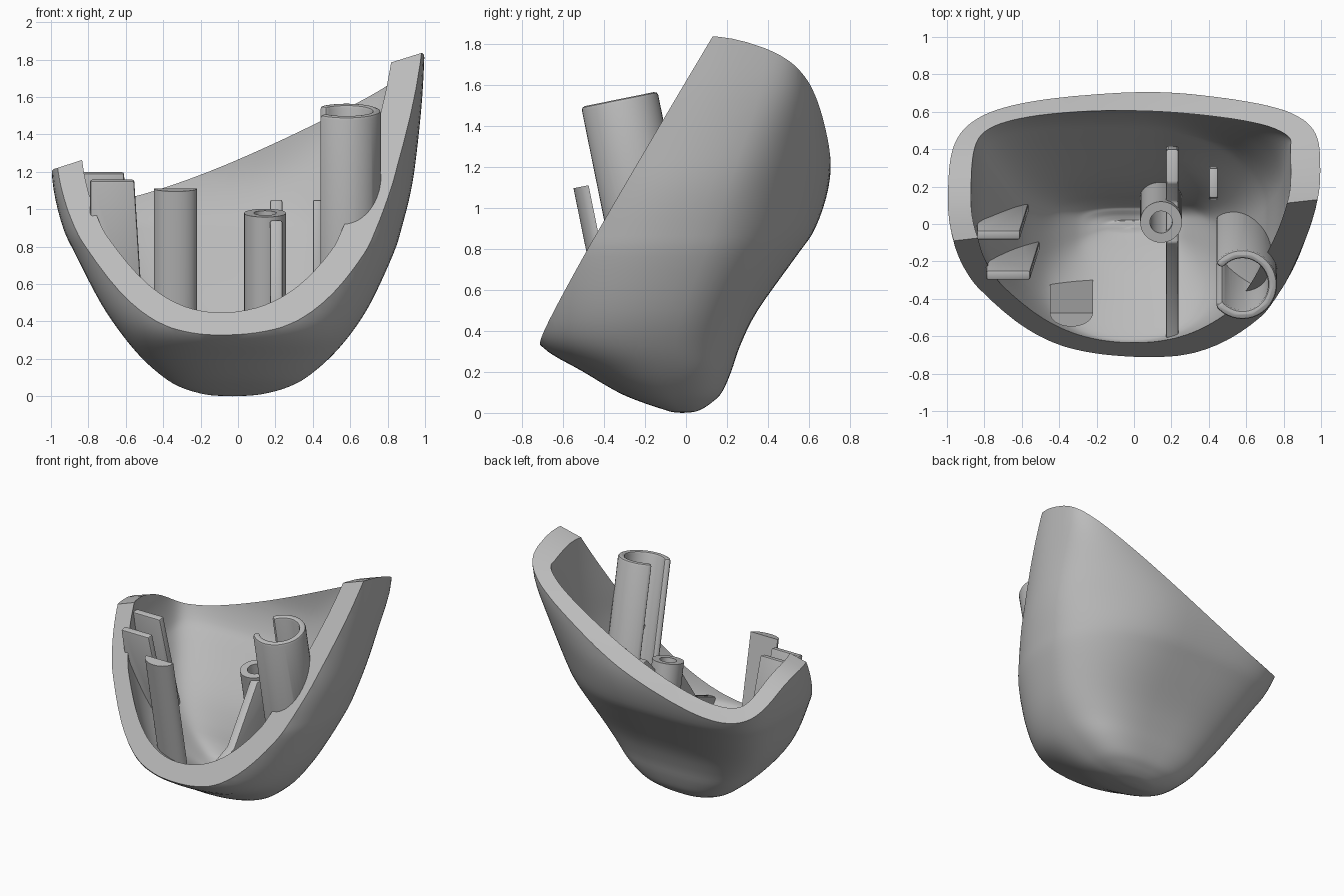
import bpy, bmesh, math
from mathutils import Matrix, Vector

if "Cube" in bpy.data.objects:
    bpy.data.objects.remove(bpy.data.objects["Cube"], do_unlink=True)

grey = bpy.data.materials.new("light_grey")
grey.use_nodes = True
colour = (0.5, 0.5, 0.5, 1)
grey.diffuse_color = colour
grey.node_tree.nodes["Principled BSDF"].inputs["Base Color"].default_value = colour

TILT = Matrix.Rotation(0.2, 4, 'X')   # shared lean of the inner posts


def finish(name, bm):
    bmesh.ops.recalc_face_normals(bm, faces=bm.faces)
    mesh = bpy.data.meshes.new(name)
    bm.to_mesh(mesh)
    bm.free()
    mesh.materials.append(grey)
    ob = bpy.data.objects.new(name, mesh)
    bpy.context.collection.objects.link(ob)
    return ob


def activate(ob):
    bpy.ops.object.select_all(action='DESELECT')
    ob.select_set(True)
    bpy.context.view_layer.objects.active = ob


def apply(ob, kind, **settings):
    mod = ob.modifiers.new(kind, kind)
    for key, value in settings.items():
        setattr(mod, key, value)
    activate(ob)
    bpy.ops.object.modifier_apply(modifier=mod.name)


def smooth(ob):
    activate(ob)
    bpy.ops.object.shade_smooth_by_angle(angle=math.radians(32))


# z, left x, right x, front y, back y, widest y, back squareness left and right, right taper
SECTIONS = [
    (0, -.03, -.03, -.02, -.02, -.02, 2.2, 2.2, 0),
    (.005, -.14, .08, -.07, .04, -.02, 2.3, 2.3, 0),
    (.02, -.22, .17, -.12, .08, -.03, 2.4, 2.4, 0),
    (.05, -.31, .27, -.21, .125, -.05, 2.6, 2.6, 0),
    (.1, -.395, .365, -.33, .175, -.06, 2.8, 2.8, .02),
    (.2, -.51, .485, -.5, .22, -.09, 3.1, 3, .05),
    (.33, -.62, .6, -.71, .265, -.12, 3.3, 3, .1),
    (.5, -.735, .71, -.77, .35, -.09, 3.5, 3, .15),
    (.76, -.87, .83, -.78, .535, 0, 4, 2.9, .22),
    (.9, -.935, .875, -.75, .63, .05, 4.4, 2.8, .26),
    (1.1, -.985, .925, -.68, .695, .12, 4.6, 2.8, .28),
    (1.3, -1, .955, -.6, .705, .18, 4.6, 3.1, .19),
    (1.6, -1, .985, -.5, .67, .25, 4.5, 4.1, .03),
    (1.9, -1, 1, -.4, .62, .3, 4.5, 4.5, 0),
]


def blended(rows, steps=4):
    """Smooth in-between sections through the given ones."""
    out = []
    for i in range(len(rows) - 1):
        a, b, c, d = (rows[max(0, min(len(rows) - 1, i + k))] for k in (-1, 0, 1, 2))
        for s in range(steps):
            t = s / steps
            out.append([q + t / 2 * (r - p + t * (2 * p - 5 * q + 4 * r - u
                        + t * (3 * (q - r) + u - p)))
                        for p, q, r, u in zip(a, b, c, d)])
    return out + [list(rows[-1])]


def bowl(extend=0):
    bm = bmesh.new()
    count = 88
    rows = blended(SECTIONS)
    pole = bm.verts.new((rows[0][1], rows[0][3], 0))
    last = None
    for z, left, right, front, back, mid, left_sq, right_sq, taper in rows[1:]:
        front -= extend * min(1, max(0, z - .4) * 2)
        cx, half = (left + right) / 2, (right - left) / 2
        ring = []
        for k in range(count):
            ang = math.tau * k / count
            c, s = math.cos(ang), math.sin(ang)
            n = 2.25 if s <= 0 else right_sq if c > 0 else left_sq
            reach = back - mid if s > 0 else mid - front
            rise = math.copysign(abs(s) ** (2 / n), s)
            side = math.copysign(abs(c) ** (2 / n), c)
            if c > 0 and s > 0:
                side *= 1 - taper * rise ** 2
            ring.append(bm.verts.new((cx + half * side, mid + reach * rise, z)))
        for k in range(count):
            j = (k + 1) % count
            if last:
                bm.faces.new((last[k], last[j], ring[j], ring[k]))
            else:
                bm.faces.new((pole, ring[j], ring[k]))
        last = ring
    bmesh.ops.recalc_face_normals(bm, faces=bm.faces)
    return bm, last


def hollow_bowl():
    """Bowl with an inner skin: thin at the back, thick on the right."""
    bm, rim = bowl()
    bm.normal_update()
    inner = {}
    for v in bm.verts[:]:
        wall = .125 + .03 * max(0, v.normal.x) - .025 * max(0, v.normal.y)
        inner[v] = bm.verts.new(v.co - v.normal * wall)
    for f in bm.faces[:]:
        bm.faces.new([inner[v] for v in reversed(f.verts)])
    for a, b in zip(rim, rim[1:] + rim[:1]):
        bm.faces.new((a, b, inner[b], inner[a]))
    return finish("shell", bm)


def front_cutter():
    """Large block in front of the sloping front plane."""
    bm = bmesh.new()
    bmesh.ops.create_cube(bm, size=6)
    bm.transform(Matrix.Translation((0, 0, 3)))
    turn = Vector((-.13, -1.64, 1)).to_track_quat('Z', 'Y').to_matrix().to_4x4()
    bm.transform(Matrix.Translation((0, -.71, .33)) @ turn)
    return finish("front_cutter", bm)


def top_cutter():
    """Block above the gently curved back rim."""
    bm = bmesh.new()
    bmesh.ops.create_grid(bm, x_segments=40, y_segments=40, size=1.5)
    for v in bm.verts:
        x, y = v.co.x, max(v.co.y, 0)
        v.co.z = 1.53 + .32 * x - y * y * (.72 - .25 * x)
    moved = bmesh.ops.extrude_face_region(bm, geom=bm.faces[:])['geom']
    for v in moved:
        if isinstance(v, bmesh.types.BMVert):
            v.co.z = 4
    return finish("top_cutter", bm)


# Hollow shell, cut by the front plane and the back rim
shell = hollow_bowl()
for cutter in (front_cutter(), top_cutter()):
    cutter.hide_render = True
    apply(shell, 'BOOLEAN', object=cutter, operation='DIFFERENCE', solver='EXACT')
    bpy.data.objects.remove(cutter, do_unlink=True)
smooth(shell)

# Helper volume that keeps the inner parts from poking through the wall
solid, lid = bowl(extend=1.2)
solid.faces.new(lid)
solid.transform(Matrix.Translation((0, 0, .05)) @ Matrix.Diagonal((.94, .94, .98, 1)))
trim = finish("trim_helper", solid)
trim.hide_render = True


def part(name, points, along, at=(0, 0, 0), tilt=True, bevel=0.01):
    """Extrude a flat outline, lean it, place it and trim it to the shell."""
    bm = bmesh.new()
    face = bm.faces.new([bm.verts.new(p) for p in points])
    moved = bmesh.ops.extrude_face_region(bm, geom=[face])['geom']
    bmesh.ops.translate(bm, vec=along,
                        verts=[g for g in moved if isinstance(g, bmesh.types.BMVert)])
    bm.transform(Matrix.Translation(at) @ (TILT if tilt else Matrix()))
    ob = finish(name, bm)
    if bevel:
        apply(ob, 'BEVEL', width=bevel, segments=2, limit_method='ANGLE',
              angle_limit=math.radians(40))
    apply(ob, 'BOOLEAN', object=trim, operation='INTERSECT', solver='EXACT')
    smooth(ob)


def arc(rx, ry, start, end, count=32):
    angles = [math.radians(start + (end - start) * k / count) for k in range(count + 1)]
    return [(rx * math.cos(a), ry * math.sin(a), 0) for a in angles]


# Large open-sided tube
part("open_tube", arc(.185, .19, -142, 142) + arc(.137, .142, 142, -142),
     (0, 0, -1.35), (.58, -.325, 1.53), bevel=.018)

# Half-round post
part("half_round_post", arc(.115, .075, 180, 360, 20), (0, 0, -1.1), (-.335, -.475, 1.11),
     bevel=0)

# Screw boss with a bored hole
boss = arc(.112, .112, 0, 180, 20) + arc(.06, .06, 180, 0, 20)
for side, sign in (("back", 1), ("front", -1)):
    part("boss_" + side, [(x, y * sign, z) for x, y, z in boss],
         (0, 0, -.95), (.145, .01, .98), bevel=0)

# Two clip plates on the left wall
for name, at, left, right in (("front_clip", (0, -.25, 1.16), -.79, -.555),
                              ("back_clip", (0, -.035, 1.2), -.84, -.61)):
    outline = [(left, 0, 0), (right, 0, 0), (right + .05, 0, -.8), (left, 0, -.8)]
    part(name, outline, (0, -.05, 0), at)

# Gusset rib through the boss
rib = [(-.64, .25), (-.61, .45), (-.38, .54), (-.1, .94), (.12, .94), (.22, 1.05),
       (.4, 1.05), (.42, .7), (.3, .2), (0, .03)]
part("gusset_rib", [(.172, y, z) for y, z in rib], (.065, 0, 0), tilt=False)

# Small fin beside the tube
part("small_fin", [(.4, .14, 1.05), (.4, .3, 1.05), (.4, .31, .45), (.4, .13, .45)],
     (.05, 0, 0), tilt=False)

bpy.data.objects.remove(trim, do_unlink=True)
